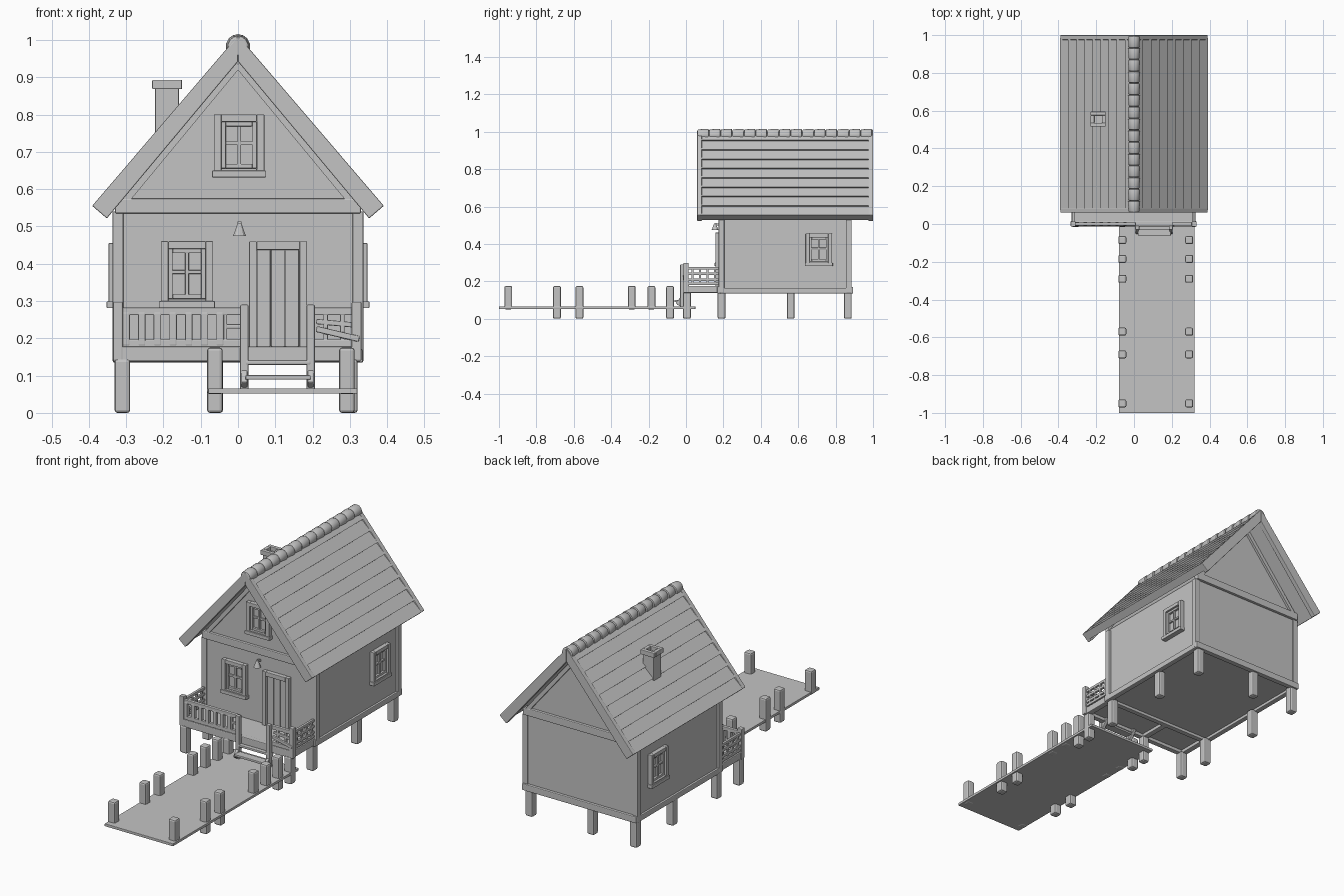
import bpy, bmesh, math
from mathutils import Matrix, Vector

if "Cube" in bpy.data.objects:
    bpy.data.objects.remove(bpy.data.objects["Cube"])

GREY = (0.55, 0.55, 0.55, 1)
wood = bpy.data.materials.new("weathered_grey")
wood.use_nodes = True
wood.diffuse_color = GREY
wood.node_tree.nodes["Principled BSDF"].inputs["Base Color"].default_value = GREY


def finish(name, bm, bevel=0.0):
    bmesh.ops.recalc_face_normals(bm, faces=bm.faces)
    mesh = bpy.data.meshes.new(name)
    bm.to_mesh(mesh)
    bm.free()
    mesh.materials.append(wood)
    ob = bpy.data.objects.new(name, mesh)
    bpy.context.collection.objects.link(ob)
    if bevel:
        mod = ob.modifiers.new("soft_edges", "BEVEL")
        mod.width = bevel
        mod.segments = 2
        mod.limit_method = "ANGLE"
    return ob


def box(bm, x, y, z, m=Matrix()):
    """Box from three (low, high) ranges."""
    mid = [(a + b) / 2 for a, b in (x, y, z)]
    size = [b - a for a, b in (x, y, z)]
    bmesh.ops.create_cube(bm, size=1, matrix=m @ Matrix.Translation(mid) @ Matrix.Diagonal((*size, 1)))


def post(bm, x, y, z0, z1, w):
    box(bm, (x - w / 2, x + w / 2), (y - w / 2, y + w / 2), (z0, z1))


def bar(bm, p, q, w, h):
    """Square bar between two points."""
    p, q = Vector(p), Vector(q)
    d = q - p
    m = Matrix.Translation((p + q) / 2) @ d.to_track_quat("X", "Z").to_matrix().to_4x4()
    bmesh.ops.create_cube(bm, size=1, matrix=m @ Matrix.Diagonal((d.length, w, h, 1)))


def prism(bm, profile, y0, y1):
    """Extrude an x-z outline along y."""
    face = bm.faces.new([bm.verts.new((x, y0, z)) for x, z in profile])
    out = bmesh.ops.extrude_face_region(bm, geom=[face])["geom"]
    verts = [v for v in out if isinstance(v, bmesh.types.BMVert)]
    bmesh.ops.translate(bm, verts=verts, vec=(0, y1 - y0, 0))
    bm.faces.new([v for v in face.verts]) if not face.is_valid else None


# House body with both gables
HALF, FRONT, BACK = 0.325, 0.18, 0.88
bm = bmesh.new()
prism(bm, [(-HALF, 0.15), (HALF, 0.15), (HALF, 0.545), (0, 0.945), (-HALF, 0.545)], FRONT, BACK)
finish("house_body", bm)

# Corner posts, wall plates and floor beams
bm = bmesh.new()
for x in (-0.322, 0.322):
    for y in (FRONT + 0.01, BACK - 0.01):
        post(bm, x, y, 0.14, 0.54, 0.03)
    box(bm, (x - 0.014, x + 0.014), (FRONT, BACK), (0.135, 0.165))
for y in (FRONT, BACK):
    box(bm, (-0.33, 0.33), (y - 0.014, y + 0.014), (0.535, 0.575))
    box(bm, (-0.335, 0.335), (y - 0.014, y + 0.014), (0.135, 0.17))
finish("house_frame", bm, 0.004)

# Trim under the roof on the gables
bm = bmesh.new()
for y in (FRONT - 0.005, BACK + 0.005):
    for s in (-1, 1):
        bar(bm, (0, y, 0.935), (s * 0.32, y, 0.548), 0.015, 0.02)
finish("gable_trim", bm)

# Legs
bm = bmesh.new()
for x in (-0.31, 0.3):
    for y in (0.005, 0.19, 0.56, 0.865):
        post(bm, x, y, 0, 0.145, 0.042)
for y in (0.005, 0.865):
    post(bm, -0.06, y, 0, 0.145, 0.04)
finish("house_legs", bm, 0.008)

# Roof slopes with overlapping boards
EAVE, APEX = Vector((0.385, 0.55)), Vector((0, 1.0))
down = EAVE - APEX
out = Vector((-down.y, down.x)).normalized()
ROWS = 9
bm = bmesh.new()
for s in (-1, 1):
    pts = []
    for i in range(ROWS):
        pts.append(APEX + down * (i / ROWS))
        pts.append(APEX + down * ((i + 1) / ROWS) + out * 0.008)
    pts += [EAVE - out * 0.032, Vector((0, 0.95))]
    prism(bm, [(s * p.x, p.y) for p in pts], 0.075, 0.985)
finish("roof_boards", bm)

# Edge boards at both roof ends
bm = bmesh.new()
for y0 in (0.06, 0.975):
    for s in (-1, 1):
        edge = [APEX + Vector((0, 0.012)), EAVE + out * 0.008, EAVE - out * 0.044, Vector((0, 0.942))]
        prism(bm, [(s * p.x, p.y) for p in edge], y0, y0 + 0.025)
finish("roof_edge_boards", bm, 0.003)

# Rounded ridge caps
bm = bmesh.new()
CAPS = 15
step = 0.935 / CAPS
for i in range(CAPS):
    m = Matrix.Translation((0, 0.06 + step * (i + 0.5), 0.983)) @ Matrix.Rotation(math.pi / 2, 4, "X")
    bmesh.ops.create_cone(bm, cap_ends=True, segments=14, radius1=0.033, radius2=0.029,
                          depth=step * 0.98, matrix=m)
ridge = finish("ridge_caps", bm, 0.007)
for p in ridge.data.polygons:
    p.use_smooth = len(p.vertices) == 4

# Chimney with an open cap
CX, CY = -0.19, 0.555
bm = bmesh.new()
post(bm, CX, CY, 0.7, 0.872, 0.064)
for s in (-1, 1):
    box(bm, (CX - 0.04, CX + 0.04), sorted((CY + s * 0.02, CY + s * 0.04)), (0.868, 0.893))
    box(bm, sorted((CX + s * 0.02, CX + s * 0.04)), (CY - 0.02, CY + 0.02), (0.868, 0.893))
finish("chimney", bm, 0.003)


# Windows: outer frame, sash, glazing bars and sill
def window(name, loc, turn, w, h):
    m = Matrix.Translation(loc) @ Matrix.Rotation(turn, 4, "Z")
    bm = bmesh.new()
    for inset, t, deep in ((0, 0.02, 0.022), (0.02, 0.012, 0.012)):
        a, b = w / 2 - inset, h / 2 - inset
        for s in (-1, 1):
            box(bm, sorted((s * a, s * (a - t))), (-deep, 0.01), (-b, b), m)
            box(bm, (-a + t, a - t), (-deep, 0.01), sorted((s * b, s * (b - t))), m)
    box(bm, (-0.005, 0.005), (-0.01, 0.01), (-h / 2 + 0.03, h / 2 - 0.03), m)
    box(bm, (-w / 2 + 0.03, w / 2 - 0.03), (-0.009, 0.01), (0, 0.01), m)
    box(bm, (-w / 2 - 0.005, w / 2 + 0.005), (-0.027, 0.01), (-h / 2 - 0.004, -h / 2 + 0.014), m)
    finish(name, bm, 0.002)


window("gable_window", (0.003, FRONT, 0.718), 0, 0.135, 0.165)
window("front_window", (-0.137, FRONT, 0.373), 0, 0.14, 0.175)
window("left_window", (HALF, 0.71, 0.37), math.pi / 2, 0.14, 0.17)
window("right_window", (-HALF, 0.71, 0.37), -math.pi / 2, 0.14, 0.17)

# Door with frame and planks
bm = bmesh.new()
box(bm, (0.03, 0.05), (0.158, 0.19), (0.175, 0.46))
box(bm, (0.165, 0.185), (0.158, 0.19), (0.175, 0.46))
box(bm, (0.05, 0.165), (0.158, 0.19), (0.437, 0.46))
for i in range(3):
    box(bm, (0.051 + i * 0.038, 0.087 + i * 0.038), (0.172, 0.19), (0.178, 0.437))
finish("door", bm, 0.002)

# Lamp above the door
bm = bmesh.new()
bar(bm, (0.004, 0.185, 0.5), (0.004, 0.155, 0.508), 0.01, 0.01)
bmesh.ops.create_cone(bm, cap_ends=True, segments=10, radius1=0.018, radius2=0.005, depth=0.035,
                      matrix=Matrix.Translation((0.004, 0.155, 0.492)))
finish("door_lamp", bm)

# Porch deck and its joists
bm = bmesh.new()
box(bm, (-0.33, 0.325), (-0.005, 0.18), (0.155, 0.175))
box(bm, (-0.335, 0.33), (-0.012, 0.016), (0.138, 0.178))
for x in (-0.315, -0.06, 0.31):
    box(bm, (x - 0.015, x + 0.015), (0, 0.18), (0.138, 0.172))
finish("porch_deck", bm, 0.004)

# Porch railings
bm = bmesh.new()
for x0, x1 in ((-0.325, 0.01), (0.2, 0.32)):
    for z in (0.187, 0.272):
        bar(bm, (x0, 0, z), (x1, 0, z), 0.018, 0.02)
for i in range(7):
    post(bm, -0.3 + i * 0.042, 0, 0.18, 0.27, 0.02)
for x in (-0.035, 0.235, 0.28):
    post(bm, x, 0, 0.18, 0.27, 0.012)
bar(bm, (-0.05, 0, 0.232), (0.01, 0, 0.232), 0.01, 0.012)
bar(bm, (0.21, 0, 0.245), (0.32, 0, 0.235), 0.012, 0.014)
bar(bm, (0.21, -0.01, 0.225), (0.325, -0.01, 0.198), 0.012, 0.016)
for x in (-0.322, 0.318):
    post(bm, x, 0, 0.14, 0.298, 0.026)
    for z in (0.187, 0.208, 0.24, 0.27):
        bar(bm, (x, -0.005, z), (x, 0.175, z), 0.014, 0.015)
    for i in range(4):
        post(bm, x, 0.035 + i * 0.04, 0.18, 0.27, 0.012)
finish("porch_railing", bm, 0.003)

# Steps between two tall newel posts
bm = bmesh.new()
for x in (0.017, 0.195):
    post(bm, x, -0.02, 0.06, 0.29, 0.022)
    bar(bm, (x, -0.045, 0.075), (x, 0.02, 0.16), 0.016, 0.025)
for y, z in ((-0.04, 0.095), (-0.01, 0.135)):
    box(bm, (0.02, 0.195), (y - 0.022, y + 0.022), (z - 0.006, z + 0.006))
finish("porch_steps", bm, 0.003)

# Pier walkway
bm = bmesh.new()
box(bm, (-0.08, 0.32), (-1, 0.05), (0.052, 0.066))
finish("pier_deck", bm, 0.002)

# Pier posts, some reaching the ground
bm = bmesh.new()
for y in (-0.95, -0.69, -0.57, -0.29, -0.185, -0.085):
    base = 0 if y in (-0.69, -0.57, -0.085) else 0.05
    for x in (-0.062, 0.292):
        post(bm, x, y, base, 0.175, 0.042)
finish("pier_posts", bm, 0.008)
